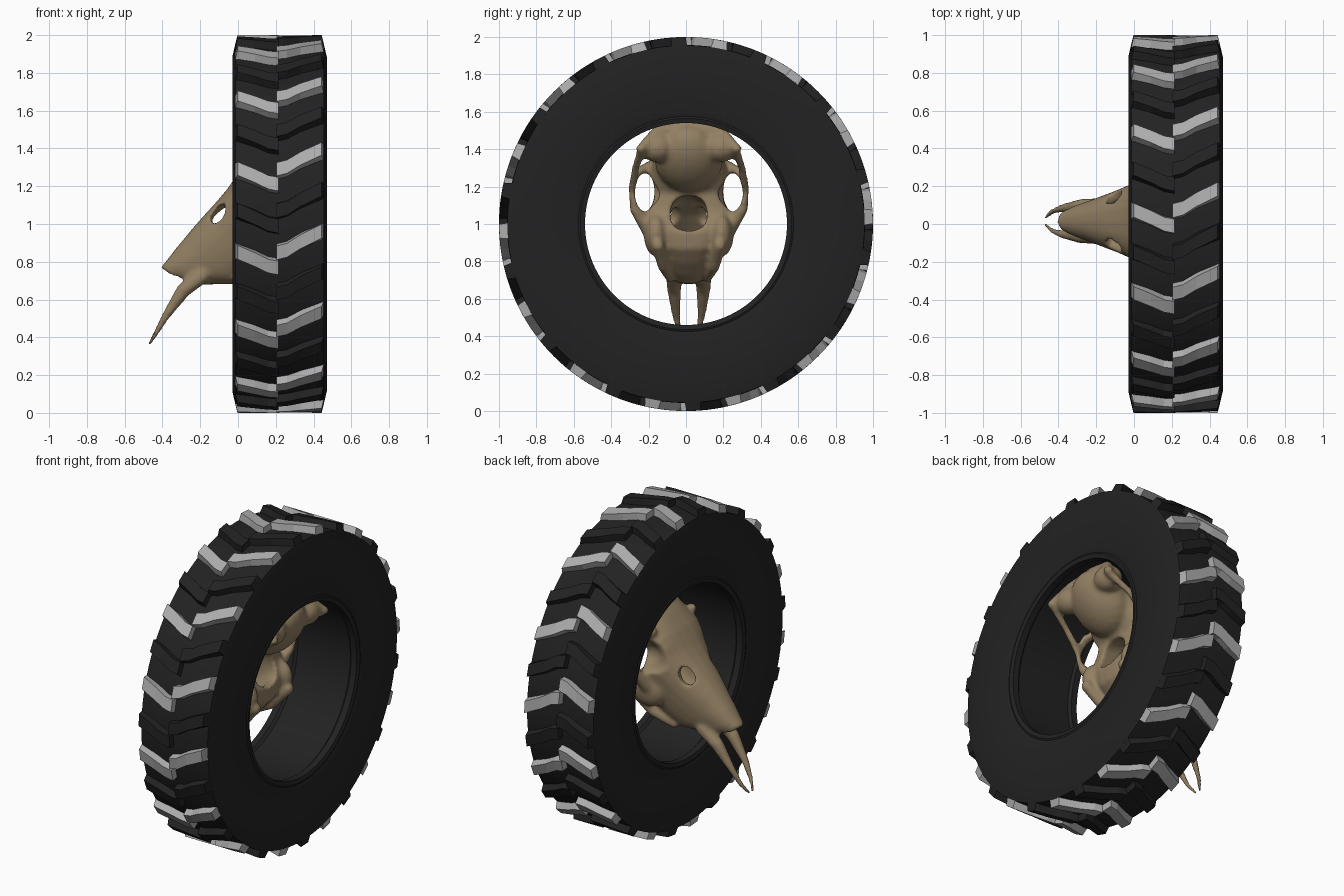
import bpy, bmesh, math
from mathutils import Matrix, Vector

if "Cube" in bpy.data.objects:
    bpy.data.objects.remove(bpy.data.objects["Cube"])


def material(name, col):
    m = bpy.data.materials.new(name)
    m.diffuse_color = (*col, 1)
    m.use_nodes = True
    m.node_tree.nodes["Principled BSDF"].inputs["Base Color"].default_value = m.diffuse_color
    return m


RUBBER = material("black_rubber", (0.016, 0.016, 0.016))
GREY = material("worn_grey", (0.42, 0.42, 0.42))
BONE = material("bone_tan", (0.29, 0.215, 0.125))


def add_object(name, bm, mats):
    bmesh.ops.recalc_face_normals(bm, faces=bm.faces)
    me = bpy.data.meshes.new(name)
    bm.to_mesh(me)
    bm.free()
    for m in mats:
        me.materials.append(m)
    ob = bpy.data.objects.new(name, me)
    bpy.context.collection.objects.link(ob)
    return ob


def bridge(bm, rings, caps=True, closed=False):
    pairs = list(zip(rings, rings[1:]))
    if closed:
        pairs.append((rings[-1], rings[0]))
    for a, b in pairs:
        n = len(a)
        for i in range(n):
            bm.faces.new((a[i], a[(i + 1) % n], b[(i + 1) % n], b[i]))
    if caps:
        bm.faces.new(rings[0])
        bm.faces.new(rings[-1])


def wheel_pt(x, r, a):
    # angle starts at the front (-y) and rises towards +z
    return (x, -r * math.cos(a), 1 + r * math.sin(a))


# Tyre carcass: closed profile turned around the x axis
half = [(0.22, 0.957), (0.234, 0.955), (0.25, 0.885), (0.25, 0.60), (0.242, 0.575),
        (0.247, 0.565), (0.24, 0.54), (0.20, 0.54), (0.185, 0.555)]
profile = [(0.22 + x, r) for x, r in half] + [(0.22 - x, r) for x, r in reversed(half)]
bm = bmesh.new()
rings = []
for k in range(112):
    a = k * math.tau / 112
    rings.append([bm.verts.new(wheel_pt(x, r, a)) for x, r in profile])
bridge(bm, rings, caps=False, closed=True)
tyre = add_object("tyre_carcass", bm, [RUBBER])

# Tread lugs: staggered chevrons, every second pair is worn grey
LEFT = [(-0.003, 2.6), (0.09, 0.3), (0.16, -1.7), (0.215, -2.3)]
RIGHT = [(0.443, 9.0), (0.33, 5.8), (0.26, 3.2), (0.205, 2.4)]
bm = bmesh.new()
for k in range(28):
    base = -11.2 + k * 360 / 28
    for path, out_x in ((LEFT, -0.015), (RIGHT, 0.455)):
        rings = []
        for j, (x, da) in enumerate(path):
            a = math.radians(base + da)
            bx = out_x if j == 0 else x
            rings.append([bm.verts.new(wheel_pt(*p)) for p in (
                (bx, 0.95, a - 0.045), (x, 1.0, a - 0.037),
                (x, 1.0, a + 0.037), (bx, 0.95, a + 0.045))])
        first = len(bm.faces)
        bridge(bm, rings)
        bm.faces.ensure_lookup_table()
        for f in bm.faces[first:]:
            f.material_index = 1 if k % 2 == 0 else 0
lugs = add_object("tread_lugs", bm, [RUBBER, GREY])

# Skull frame: s runs from the snout tip to the back, n points out of the forehead
D, N, Y = Vector((0.64, 0, 0.77)), Vector((-0.77, 0, 0.64)), Vector((0, 1, 0))


def P(s, y, n):
    return Vector((-0.47, 0.015, 0.36)) + D * s + Y * y + N * n


def loft(bm, stations, power=2.4, count=24):
    rings = []
    for s, w, top, bot in stations:
        ring = []
        for i in range(count):
            a = i * math.tau / count
            c, q = math.cos(a), math.sin(a)
            y = math.copysign(abs(c) ** (2 / power), c) * w
            n = math.copysign(abs(q) ** (2 / power), q) * (top - bot) / 2 + (top + bot) / 2
            ring.append(bm.verts.new(P(s, y, n)))
        rings.append(ring)
    bridge(bm, rings)


def blob(bm, c, radii, axes=(D, Y, N)):
    m = Matrix([a * r for a, r in zip(axes, radii)]).transposed().to_4x4()
    bmesh.ops.create_uvsphere(bm, u_segments=20, v_segments=12, radius=1,
                              matrix=Matrix.Translation(c) @ m)


def strand(bm, pts, steps=14):
    # bony bar: a chain of overlapping balls, merged later
    for a, b in zip(pts, pts[1:]):
        for i in range(steps + 1):
            s, y, n, r = Vector(a).lerp(Vector(b), i / steps)
            bmesh.ops.create_icosphere(bm, subdivisions=2, radius=r,
                                       matrix=Matrix.Translation(P(s, y, n)))


# Skull: muzzle, forehead and braincase
bm = bmesh.new()
loft(bm, [(0.355, 0.05, 0.215, 0.12), (0.42, 0.085, 0.215, -0.01), (0.48, 0.105, 0.218, -0.075),
          (0.54, 0.125, 0.218, -0.15), (0.62, 0.15, 0.218, -0.185), (0.72, 0.178, 0.215, -0.20),
          (0.82, 0.21, 0.21, -0.20), (0.90, 0.235, 0.21, -0.15), (0.96, 0.245, 0.215, -0.04),
          (1.02, 0.23, 0.22, 0.02), (1.12, 0.20, 0.215, 0.03), (1.25, 0.17, 0.20, 0.03),
          (1.36, 0.14, 0.18, 0.04)])
blob(bm, P(1.23, 0, 0.07), (0.21, 0.185, 0.13))
# back ridge
strand(bm, [(1.37, -0.26, -0.02, 0.025), (1.40, -0.17, 0.09, 0.03), (1.41, 0, 0.13, 0.035),
            (1.40, 0.17, 0.09, 0.03), (1.37, 0.26, -0.02, 0.025)])
for g in (-1, 1):
    # snout prong
    strand(bm, [(0.46, g * 0.08, 0.02, 0.045), (0.34, g * 0.078, 0.045, 0.04),
                (0.17, g * 0.068, 0.03, 0.023), (0.07, g * 0.05, 0.012, 0.016),
                (0.01, g * 0.02, 0.004, 0.012)])
    # cheek arch
    strand(bm, [(0.84, g * 0.21, -0.06, 0.045), (0.95, g * 0.285, -0.02, 0.032),
                (1.05, g * 0.30, 0.03, 0.025), (1.20, g * 0.285, 0.02, 0.022),
                (1.37, g * 0.25, -0.02, 0.025)])
    # bar behind the eye
    strand(bm, [(1.05, g * 0.30, 0.03, 0.025), (1.10, g * 0.27, 0.11, 0.028),
                (1.09, g * 0.20, 0.18, 0.03)])
    # cheek and temple swellings
    blob(bm, P(0.83, g * 0.175, -0.09), (0.12, 0.065, 0.11))
    blob(bm, P(1.33, g * 0.17, 0.04), (0.08, 0.09, 0.08))
    # tooth row
    strand(bm, [(0.57, g * 0.10, -0.14, 0.025), (0.70, g * 0.135, -0.195, 0.033),
                (0.85, g * 0.165, -0.20, 0.036)])
skull = add_object("animal_skull", bm, [BONE])

# Cutter: nose cavity, eye sockets and side slots
bm = bmesh.new()
loft(bm, [(0.30, 0.035, 0.18, 0.07), (0.45, 0.06, 0.185, 0.03), (0.60, 0.09, 0.18, -0.04),
          (0.75, 0.115, 0.175, -0.09), (0.88, 0.105, 0.15, -0.12), (0.96, 0.095, 0.08, -0.19),
          (1.05, 0.09, -0.03, -0.25)])
for g in (-1, 1):
    blob(bm, Vector((0.10, 0.015 + g * 0.235, 1.17)), (0.35, 0.054, 0.105),
         (Vector((1, 0, 0)), Y, Vector((0, 0, 1))))
    blob(bm, P(0.99, g * 0.235, 0.07), (0.075, 0.085, 0.085))
    blob(bm, P(0.77, g * 0.11, 0.155), (0.065, 0.06, 0.036))
cutter = add_object("skull_cutter", bm, [BONE])
cutter.hide_render = True


def remesh(ob):
    m = ob.modifiers.new("remesh", 'REMESH')
    m.mode = 'VOXEL'
    m.voxel_size = 0.011


remesh(cutter)
remesh(skull)
cut = skull.modifiers.new("cut", 'BOOLEAN')
cut.operation = 'DIFFERENCE'
cut.solver = 'EXACT'
cut.object = cutter
remesh(skull)
sm = skull.modifiers.new("smooth", 'SMOOTH')
sm.factor = 0.5
sm.iterations = 6

# Bake the carved skull and drop the cutter
dg = bpy.context.evaluated_depsgraph_get()
baked = bpy.data.meshes.new_from_object(skull.evaluated_get(dg))
skull.modifiers.clear()
skull.data = baked
baked.materials.clear()
baked.materials.append(BONE)
bpy.data.objects.remove(cutter)
for p in baked.polygons:
    p.use_smooth = True
    p.material_index = 0

# Smooth the round tyre, keep its edges sharp
bpy.ops.object.select_all(action='DESELECT')
tyre.select_set(True)
bpy.context.view_layer.objects.active = tyre
bpy.ops.object.shade_smooth_by_angle(angle=math.radians(20))
